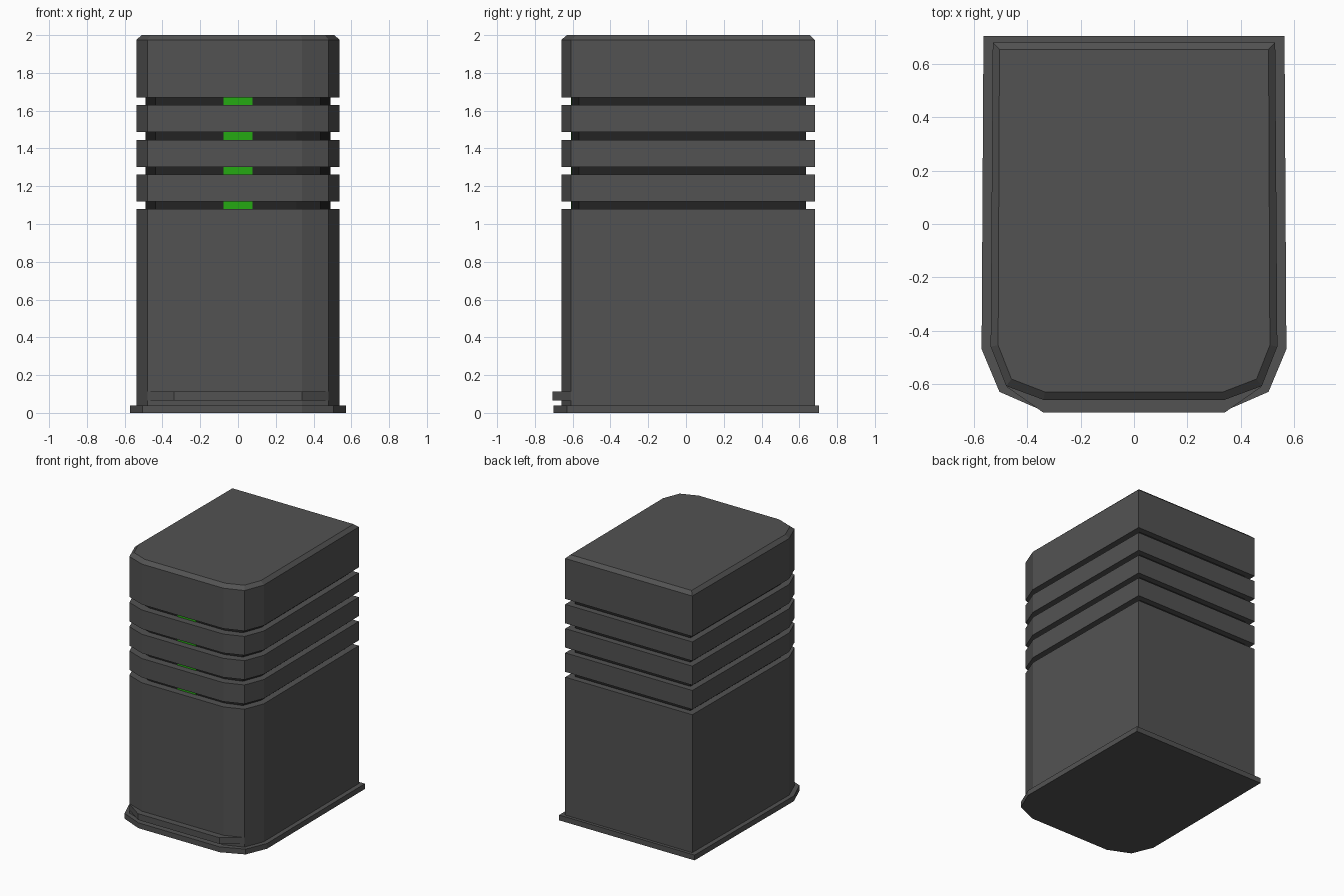
import bpy
import bmesh

cube = bpy.data.objects.get("Cube")
if cube:
    bpy.data.objects.remove(cube, do_unlink=True)


def make_material(name, color):
    mat = bpy.data.materials.new(name)
    mat.use_nodes = True
    mat.diffuse_color = (*color, 1)
    bsdf = mat.node_tree.nodes["Principled BSDF"]
    bsdf.inputs["Base Color"].default_value = (*color, 1)
    bsdf.inputs["Roughness"].default_value = 0.6
    return mat


casing_grey = make_material("casing grey", (0.085, 0.085, 0.085))
groove_black = make_material("groove black", (0.017, 0.017, 0.017))
light_green = make_material("light green", (0.018, 0.40, 0.006))


def loft(name, layers, mat):
    """Stack mirrored half outlines, given as (outline, z), into a closed solid."""
    bm = bmesh.new()
    rings = []
    for half, z in layers:
        outline = half + [(-x, y) for x, y in reversed(half)]
        rings.append([bm.verts.new((x, y, z)) for x, y in outline])
    for low, high in zip(rings, rings[1:]):
        for i in range(len(low)):
            j = (i + 1) % len(low)
            bm.faces.new((low[i], low[j], high[j], high[i]))
    bm.faces.new(rings[0])
    bm.faces.new(rings[-1])
    bmesh.ops.recalc_face_normals(bm, faces=bm.faces)
    mesh = bpy.data.meshes.new(name)
    bm.to_mesh(mesh)
    bm.free()
    mesh.materials.append(mat)
    obj = bpy.data.objects.new(name, mesh)
    bpy.context.collection.objects.link(obj)
    return obj


# Half outlines from the back corner round to the front
BASE = [(0.565, 0.705), (0.572, -0.47), (0.505, -0.63), (0.34, -0.702)]
BODY = [(0.53, 0.682), (0.538, -0.46), (0.48, -0.608), (0.34, -0.66)]
RIM = [(0.505, 0.655), (0.51, -0.455), (0.46, -0.582), (0.335, -0.63)]
CORE = [(0.482, 0.636), (0.49, -0.425), (0.437, -0.566), (0.31, -0.605)]
LIP = [(0.45, -0.60), (0.48, -0.61), (0.34, -0.708)]
LIGHT = [(0.077, -0.595), (0.077, -0.609)]

# Foot plate and lower casing
loft("base_plate", [(BASE, 0), (BASE, 0.04)], casing_grey)
loft("lower_casing", [(BODY, 0.04), (BODY, 1.08)], casing_grey)
loft("front_lip", [(LIP, 0.065), (LIP, 0.112)], casing_grey)

# Recessed core seen through the grooves
loft("inner_core", [(CORE, 1.07), (CORE, 1.68)], groove_black)

# Bands between the grooves, with a light in each groove
PITCH = 0.183
for i in range(4):
    groove = 1.08 + i * PITCH
    loft(f"groove_light_{i + 1}", [(LIGHT, groove), (LIGHT, groove + 0.04)], light_green)
    if i < 3:
        loft(f"casing_band_{i + 1}",
             [(BODY, groove + 0.04), (BODY, groove + PITCH)], casing_grey)

# Top cap with bevelled rim
loft("top_cap", [(BODY, 1.67), (BODY, 1.975), (RIM, 2.0)], casing_grey)
